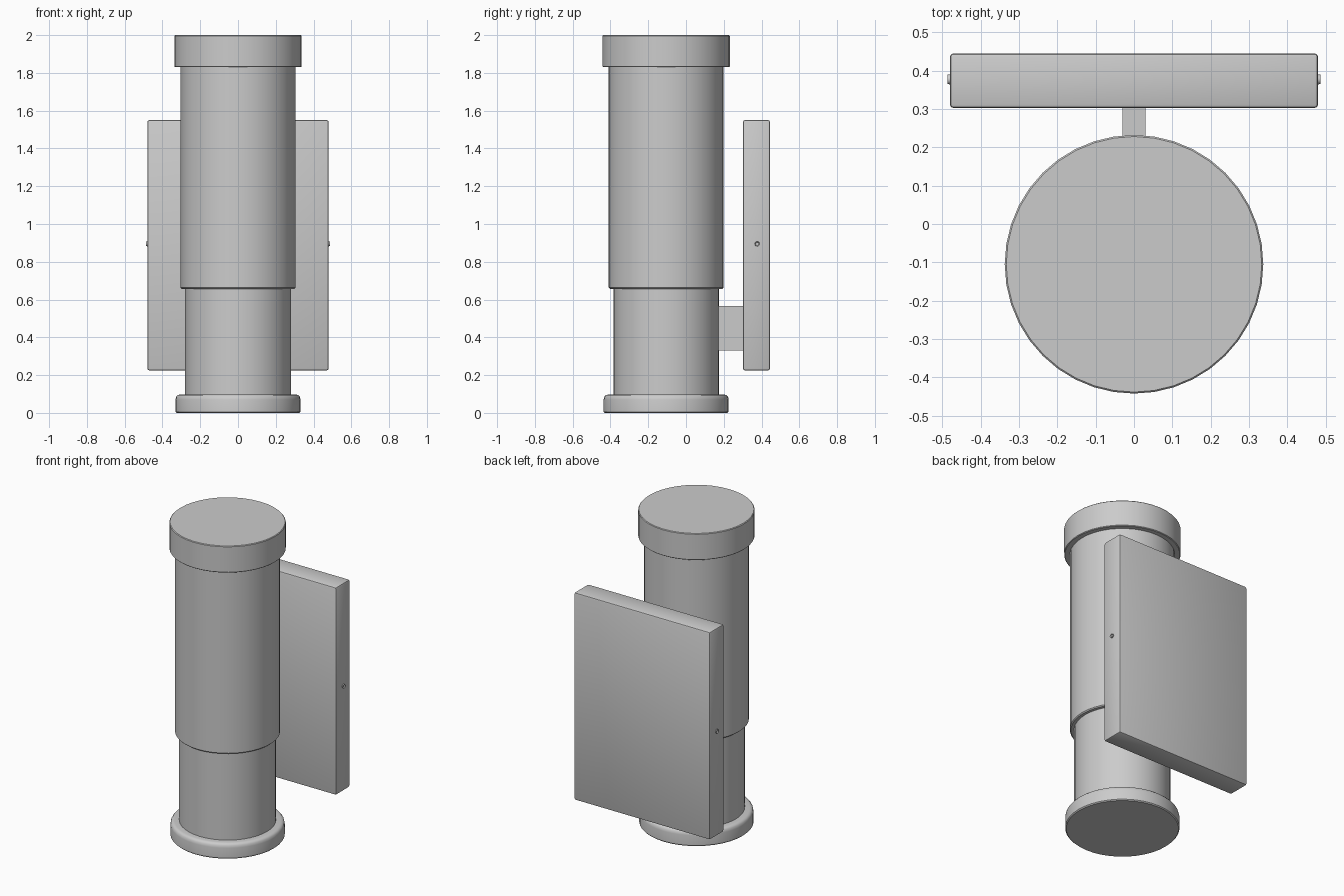
import bpy, bmesh, math
from mathutils import Matrix

if "Cube" in bpy.data.objects:
    bpy.data.objects.remove(bpy.data.objects["Cube"])

AXIS_Y = -0.105   # centre line of the lamp body
SIDES = 40

metal = bpy.data.materials.new("satin grey")
metal.diffuse_color = (0.6, 0.6, 0.6, 1)
metal.use_nodes = True
metal.node_tree.nodes["Principled BSDF"].inputs["Base Color"].default_value = metal.diffuse_color


def finish(name, bm, angle=35):
    bmesh.ops.recalc_face_normals(bm, faces=bm.faces)
    mesh = bpy.data.meshes.new(name)
    bm.to_mesh(mesh)
    bm.free()
    mesh.materials.append(metal)
    obj = bpy.data.objects.new(name, mesh)
    bpy.context.collection.objects.link(obj)
    bpy.ops.object.select_all(action='DESELECT')
    obj.select_set(True)
    bpy.context.view_layer.objects.active = obj
    bpy.ops.object.shade_smooth_by_angle(angle=math.radians(angle))
    return obj


def lathe(name, profile):
    """Closed turned part from (radius, z) points, capped at both ends."""
    bm = bmesh.new()
    rings = []
    for r, z in profile:
        rings.append([bm.verts.new((r * math.cos(a), AXIS_Y + r * math.sin(a), z))
                      for a in (2 * math.pi * i / SIDES for i in range(SIDES))])
    for low, high in zip(rings, rings[1:]):
        for i in range(SIDES):
            j = (i + 1) % SIDES
            bm.faces.new((low[i], low[j], high[j], high[i]))
    bm.faces.new(rings[0])
    bm.faces.new(rings[-1])
    return finish(name, bm)


def box(name, lo, hi, bevel=0.0):
    bm = bmesh.new()
    size = [h - l for l, h in zip(lo, hi)]
    mid = [(h + l) / 2 for l, h in zip(lo, hi)]
    bmesh.ops.create_cube(bm, size=1, matrix=Matrix.Translation(mid) @ Matrix.Diagonal((*size, 1)))
    if bevel:
        bmesh.ops.bevel(bm, geom=bm.edges[:], offset=bevel, segments=2, profile=0.5, affect='EDGES')
    return finish(name, bm)


# Lamp body, bottom to top
lathe("base_ring", [(0.325, 0), (0.331, 0.006), (0.331, 0.07), (0.328, 0.085),
                    (0.32, 0.094), (0.308, 0.097), (0.27, 0.097)])
lathe("lower_tube", [(0.28, 0.05), (0.28, 0.70)])
lathe("upper_tube", [(0.298, 0.657), (0.304, 0.663), (0.304, 1.86)])
lathe("top_cap", [(0.333, 1.83), (0.337, 1.834), (0.337, 1.996), (0.333, 2.0)])

# Wall plate and the arm that joins it to the lower tube
box("wall_plate", (-0.48, 0.302, 0.225), (0.48, 0.445, 1.55), bevel=0.01)
box("mounting_arm", (-0.03, 0.13, 0.33), (0.03, 0.32, 0.565))

# Small set screws on both plate edges, each with a socket
for side, label in ((-1, "left"), (1, "right")):
    bm = bmesh.new()
    place = Matrix.Translation((side * 0.478, 0.377, 0.895)) @ Matrix.Rotation(side * math.pi / 2, 4, 'Y')
    bmesh.ops.create_cone(bm, cap_ends=True, segments=16, radius1=0.015, radius2=0.012,
                          depth=0.016, matrix=place)
    head = max(bm.faces, key=lambda f: side * f.calc_center_median().x)
    bmesh.ops.inset_region(bm, faces=[head], thickness=0.005)
    bmesh.ops.translate(bm, verts=head.verts, vec=(-side * 0.008, 0, 0))
    finish("screw_" + label, bm)
